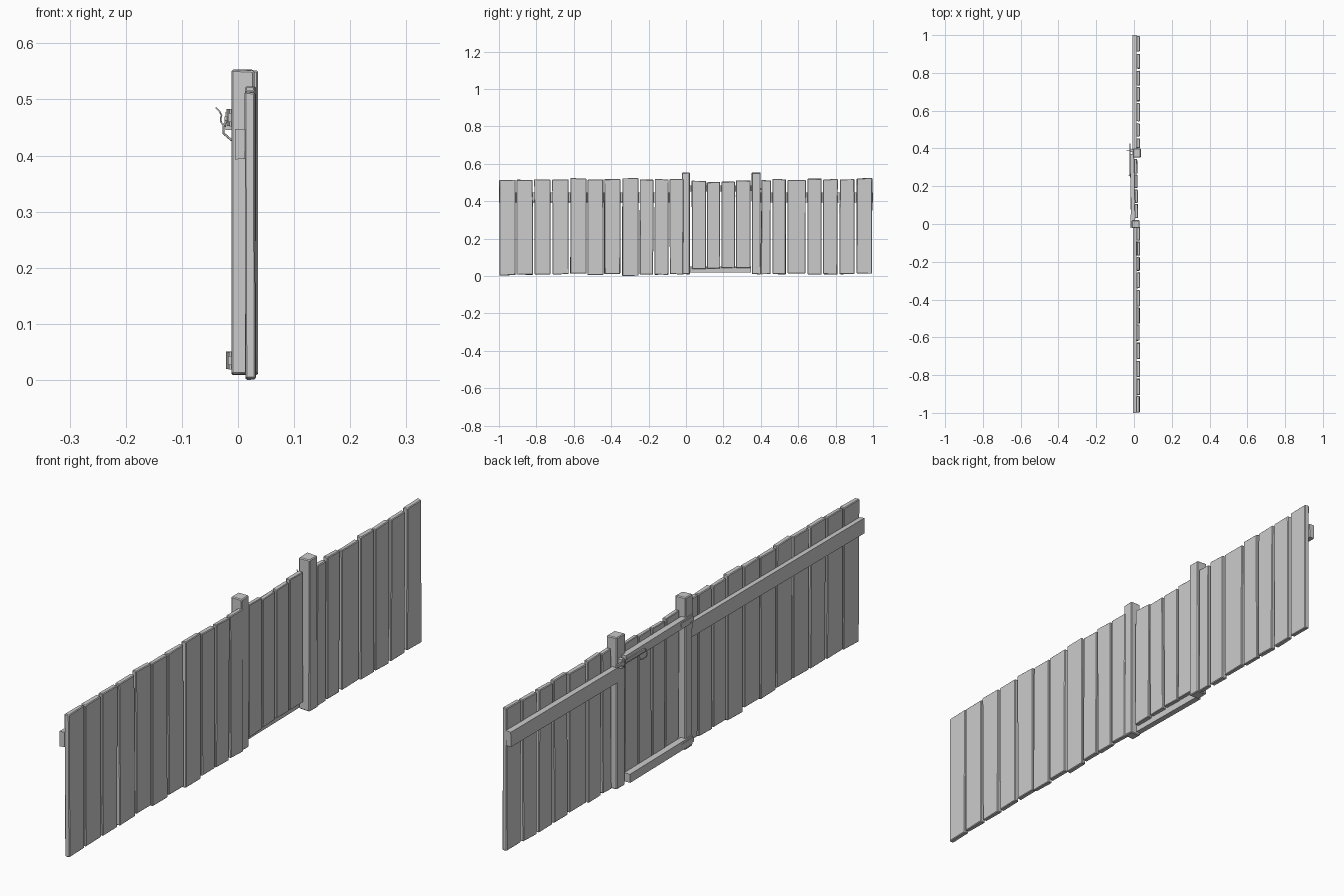
import bpy, bmesh, math, random
from mathutils import Vector, Matrix

random.seed(4)


def box(name, lo, hi, jitter=0.0, bevel=0.0, turn=0.0, pivot=(0, 0, 0), tilt=0.0):
    """Box between two corners, slightly roughened, optionally turned about z / tilted about y."""
    lo, hi = Vector(lo), Vector(hi)
    bm = bmesh.new()
    bmesh.ops.create_cube(bm, size=1)
    for v in bm.verts:
        v.co = Vector(((lo[i] + hi[i]) / 2 + v.co[i] * (hi[i] - lo[i]) for i in range(3)))
        v.co.y += random.uniform(-jitter, jitter)
        v.co.z += random.uniform(-jitter, jitter)
    if bevel:
        bmesh.ops.bevel(bm, geom=bm.edges[:], offset=bevel, segments=1, affect='EDGES')
    mid = (lo + hi) / 2
    bmesh.ops.rotate(bm, verts=bm.verts, cent=mid, matrix=Matrix.Rotation(tilt, 3, 'Y'))
    bmesh.ops.rotate(bm, verts=bm.verts, cent=pivot, matrix=Matrix.Rotation(turn, 3, 'Z'))
    me = bpy.data.meshes.new(name)
    bm.to_mesh(me)
    bm.free()
    ob = bpy.data.objects.new(name, me)
    bpy.context.collection.objects.link(ob)
    return ob


def wire(name, points, radius):
    cu = bpy.data.curves.new(name, 'CURVE')
    cu.dimensions = '3D'
    cu.bevel_depth = radius
    cu.bevel_resolution = 1
    cu.use_fill_caps = True
    sp = cu.splines.new('POLY')
    sp.points.add(len(points) - 1)
    for p, c in zip(sp.points, points):
        p.co = (*c, 1)
    ob = bpy.data.objects.new(name, cu)
    bpy.context.collection.objects.link(ob)
    return ob


# Fence planks: y start, y end, bottom, top
planks = [
    (-0.997, -0.912, 0.006, 0.516), (-0.906, -0.82, 0.010, 0.516),
    (-0.81, -0.725, 0.011, 0.519), (-0.714, -0.628, 0.012, 0.519),
    (-0.618, -0.532, 0.014, 0.524), (-0.527, -0.441, 0.010, 0.519),
    (-0.436, -0.35, 0.014, 0.519), (-0.34, -0.256, 0.003, 0.525),
    (-0.248, -0.175, 0.010, 0.517), (-0.168, -0.094, 0.010, 0.52),
    (-0.088, -0.014, 0.012, 0.52), (0.402, 0.452, 0.012, 0.515),
    (0.463, 0.533, 0.012, 0.52), (0.544, 0.639, 0.016, 0.514),
    (0.65, 0.725, 0.012, 0.522), (0.734, 0.81, 0.012, 0.519),
    (0.822, 0.9, 0.012, 0.518), (0.913, 0.995, 0.016, 0.525),
]
for y0, y1, z0, z1 in planks:
    dx = random.uniform(-0.001, 0.001)
    box("fence_plank", (0.013 + dx, y0, z0), (0.031 + dx, y1, z1), 0.002, 0.0025,
        tilt=random.uniform(-0.004, 0.004))

# Posts
box("hinge_post", (-0.012, -0.021, 0.012), (0.029, 0.021, 0.554), 0.0015, 0.003)
box("latch_post", (-0.006, 0.352, 0.012), (0.036, 0.4, 0.555), 0.0015, 0.003)

# Rails on the back of the fence
box("long_rail", (-0.005, -1.0, 0.396), (0.0125, -0.01, 0.449), 0.001)
box("short_rail", (-0.007, 0.37, 0.396), (0.0125, 1.0, 0.449), 0.001)

# Gate, slightly swung about the hinge post
swing = math.radians(0.9)
gate_planks = [(0.031, 0.105, 0.040, 0.51), (0.112, 0.181, 0.044, 0.503),
               (0.19, 0.26, 0.044, 0.506), (0.267, 0.343, 0.047, 0.512)]
for y0, y1, z0, z1 in gate_planks:
    box("gate_plank", (0.006, y0, z0), (0.022, y1, z1), 0.002, 0.002, turn=swing,
        tilt=random.uniform(-0.004, 0.004))
box("gate_top_rail", (-0.015, -0.014, 0.455), (0.006, 0.37, 0.485), 0.0008, turn=swing)
box("gate_bottom_rail", (-0.016, -0.014, 0.021), (0.006, 0.347, 0.053), 0.0008, turn=swing)

# Hinge straps
for z in (0.037, 0.47):
    box("hinge_strap", (-0.0175, -0.02, z - 0.008), (-0.012, 0.05, z + 0.008))

# Latch plate, catch and handle
box("latch_bar", (-0.0245, 0.265, 0.462), (-0.019, 0.425, 0.472))
box("latch_catch", (-0.022, 0.38, 0.448), (-0.004, 0.394, 0.48))
arc = [(-0.018 + 0.013 * math.cos(a), 0.388, 0.467 + 0.013 * math.sin(a))
       for a in [math.radians(d) for d in range(270, 140, -20)]]
wire("latch_lever", arc + [(-0.033, 0.388, 0.481), (-0.0395, 0.388, 0.488)], 0.0016)
wire("pull_handle", [(-0.02, 0.255, 0.465), (-0.026, 0.257, 0.455), (-0.026, 0.26, 0.442),
                     (-0.012, 0.262, 0.43), (0.0, 0.262, 0.428)], 0.002)

# Stand the model on the ground
bpy.context.view_layer.update()
low = min((o.matrix_world @ Vector(c)).z for o in bpy.context.scene.objects for c in o.bound_box)
for o in bpy.context.scene.objects:
    o.location.z -= low
